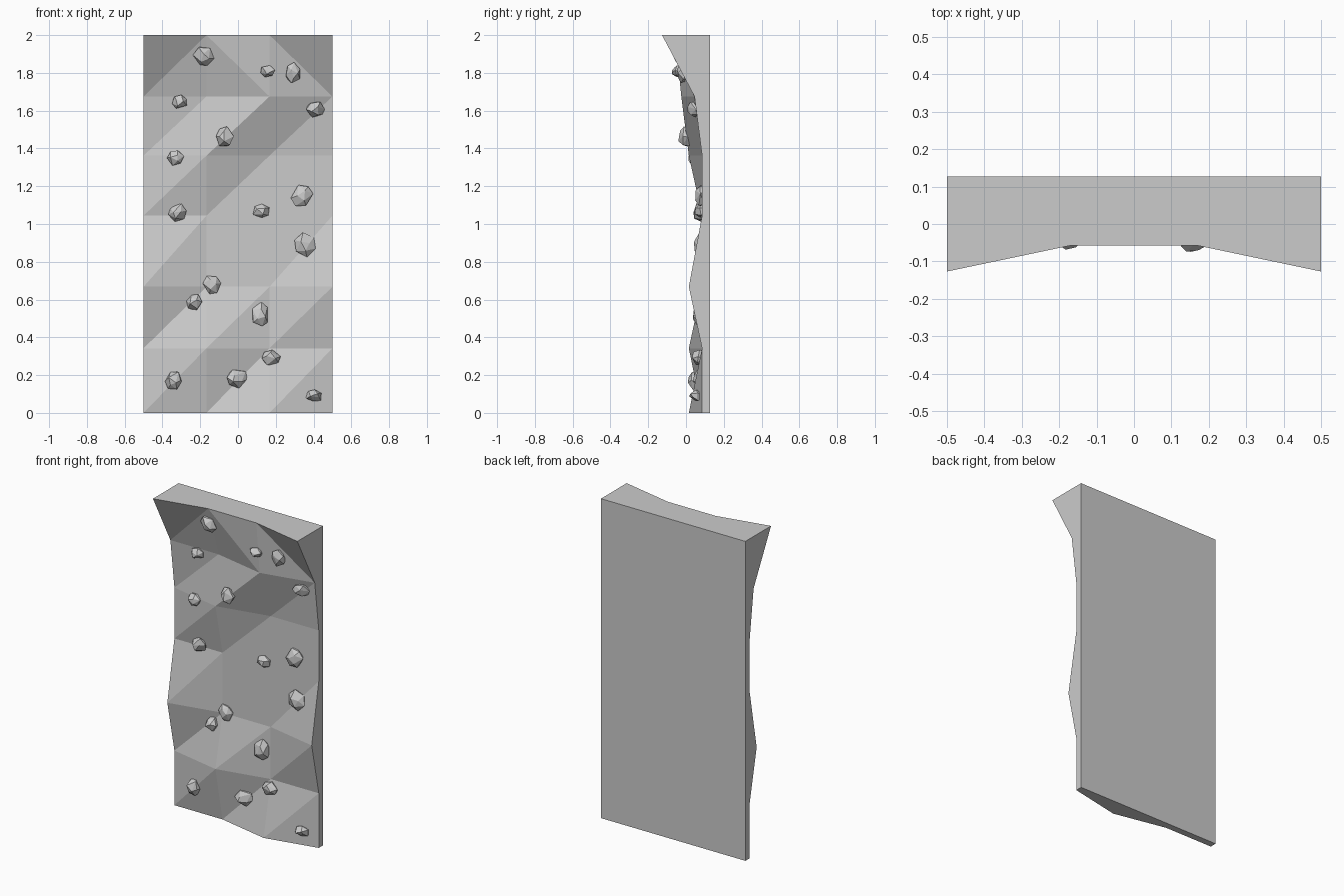
import bpy
import bmesh
import math
import random
from mathutils import Vector
from mathutils.bvhtree import BVHTree

random.seed(7)
cube = bpy.data.objects.get("Cube")
if cube:
    bpy.data.objects.remove(cube, do_unlink=True)

# Plain grey stone colour
stone = bpy.data.materials.new("stone_grey")
stone.use_nodes = True
stone_colour = (0.6, 0.6, 0.6, 1)
stone.diffuse_color = stone_colour
stone.node_tree.nodes["Principled BSDF"].inputs["Base Color"].default_value = stone_colour


def add_object(name, bm):
    bmesh.ops.recalc_face_normals(bm, faces=bm.faces)
    mesh = bpy.data.meshes.new(name)
    bm.to_mesh(mesh)
    mesh.materials.append(stone)
    obj = bpy.data.objects.new(name, mesh)
    bpy.context.collection.objects.link(obj)
    return obj


# Wall: rows from the bottom up as (height, overhang, bulges marked by #)
BACK = 0.127
BASE, BULGE = 0.042, 0.07
COLUMNS = (-0.5, -0.167, 0.167, 0.5)
rows = [
    (0, 0, "..#."),
    (0.342, 0, ".#.."),
    (0.668, 0, "#..#"),
    (1.044, 0, "...."),
    (1.362, 0, ".#.."),
    (1.675, 0.04, "..#."),
    (2, 0.142, "#..#"),
]

wall = bmesh.new()
grid = []
for z, overhang, marks in rows:
    line = []
    for x, mark in zip(COLUMNS, marks):
        depth = BASE + overhang + (BULGE if mark == "#" else 0)
        line.append(wall.verts.new((x, BACK - depth, z)))
    grid.append(line)

# Faceted front, split along diagonals
top_row = len(rows) - 2
for r in range(len(rows) - 1):
    for c in range(len(COLUMNS) - 1):
        a, b = grid[r][c], grid[r][c + 1]
        d, e = grid[r + 1][c], grid[r + 1][c + 1]
        if r == top_row and c > 0:
            triangles = ((a, b, d), (b, e, d))
        else:
            triangles = ((a, b, e), (a, e, d))
        for tri in triangles:
            wall.faces.new(tri)

# Flat back, sides, top and bottom
low_l, low_r, high_l, high_r = [
    wall.verts.new((x, BACK, z)) for z in (0, 2) for x in (-0.5, 0.5)
]
wall.faces.new((low_l, low_r, high_r, high_l))
wall.faces.new(grid[0] + [low_r, low_l])
wall.faces.new(grid[-1] + [high_r, high_l])
wall.faces.new([line[0] for line in grid] + [high_l, low_l])
wall.faces.new([line[-1] for line in grid] + [high_r, low_r])
add_object("climbing_wall", wall)
surface = BVHTree.FromBMesh(wall)
wall.free()


def add_hold(index, x, z, width, height):
    """Chipped stone hold standing out from the wall surface."""
    hit, normal, _, _ = surface.ray_cast(Vector((x, -1, z)), Vector((0, 1, 0)))
    if normal.y > 0:
        normal = -normal
    side = Vector((0, 0, 1)).cross(normal).normalized()
    up = normal.cross(side)
    bm = bmesh.new()
    turn = random.uniform(0, math.tau)
    # Rings of (points, spread, distance out of the wall)
    for count, spread, out in ((5, 0.85, -0.015), (6, 1, 0.012), (3, 0.5, 0.038)):
        for i in range(count):
            angle = turn + math.tau * (i + random.uniform(-0.2, 0.2)) / count
            reach = spread * random.uniform(0.88, 1.08)
            lift = out + random.uniform(-0.007, 0.007)
            bm.verts.new(hit + side * math.cos(angle) * reach * width
                         + up * math.sin(angle) * reach * height + normal * lift)
    hull = bmesh.ops.convex_hull(bm, input=bm.verts)
    loose = [v for v in hull["geom_interior"] if isinstance(v, bmesh.types.BMVert)]
    bmesh.ops.delete(bm, geom=loose, context="VERTS")
    bmesh.ops.dissolve_limit(bm, angle_limit=math.radians(12),
                             verts=bm.verts, edges=bm.edges)
    add_object(f"hand_hold_{index}", bm)
    bm.free()


# Hand holds: centre x, centre z, half width, half height
holds = [
    (-0.18, 1.89, 0.055, 0.055),
    (0.155, 1.81, 0.04, 0.032),
    (0.29, 1.8, 0.045, 0.055),
    (-0.31, 1.65, 0.045, 0.04),
    (0.41, 1.61, 0.053, 0.045),
    (-0.07, 1.46, 0.048, 0.06),
    (-0.33, 1.35, 0.045, 0.042),
    (-0.32, 1.06, 0.048, 0.053),
    (0.125, 1.07, 0.05, 0.04),
    (0.34, 1.15, 0.058, 0.063),
    (0.355, 0.89, 0.058, 0.063),
    (-0.14, 0.68, 0.05, 0.053),
    (-0.23, 0.585, 0.045, 0.05),
    (0.115, 0.52, 0.05, 0.063),
    (0.175, 0.29, 0.053, 0.045),
    (-0.34, 0.17, 0.045, 0.055),
    (-0.01, 0.185, 0.058, 0.053),
    (0.4, 0.09, 0.05, 0.032),
]
for index, hold in enumerate(holds, 1):
    add_hold(index, *hold)
